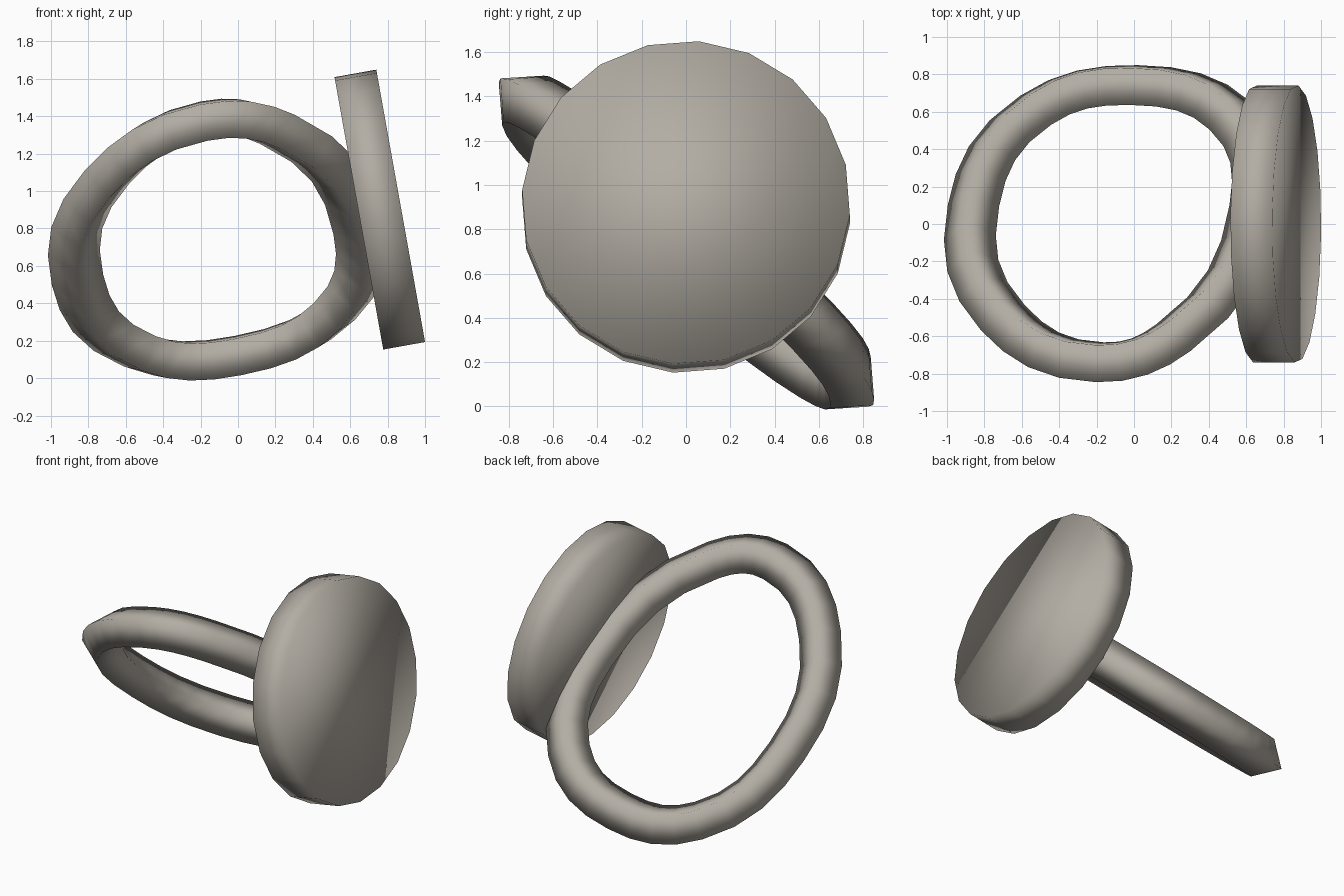
import bpy
from math import radians
from mathutils import Matrix, Vector

cube = bpy.data.objects.get("Cube")
if cube:
    bpy.data.objects.remove(cube, do_unlink=True)

# Single warm grey material
grey = bpy.data.materials.new("warm_grey")
grey.use_nodes = True
colour = (0.45, 0.42, 0.37, 1)
grey.diffuse_color = colour
grey.node_tree.nodes["Principled BSDF"].inputs["Base Color"].default_value = colour

# Shared tilt: local x points out through the disc, local y is the ring's long axis
tilt = Matrix.Rotation(radians(-10.15), 4, "Y") @ Matrix.Rotation(radians(-40.5), 4, "X")
disc_centre = Vector((0.758, 0, 0.901))
ring_centre = disc_centre - tilt.to_3x3() @ Vector((0.882, 0, 0))


def finish(obj, name, matrix):
    obj.name = name
    obj.matrix_world = matrix
    obj.data.materials.append(grey)
    bpy.ops.object.shade_smooth()


# Egg-shaped band: closed smooth path with a diamond cross-section
path = [(-0.775, 0.13), (-0.515, 0.80), (0.0, 0.977), (0.547, 0.76),
        (0.755, 0.13), (0.418, -0.80), (0.04, -0.972), (-0.523, -0.66)]
curve = bpy.data.curves.new("ring_band", "CURVE")
curve.dimensions = "2D"
curve.fill_mode = "NONE"
curve.dimensions = "3D"
curve.fill_mode = "FULL"
curve.twist_mode = "Z_UP"
curve.resolution_u = 4
curve.bevel_depth = 0.14
curve.bevel_resolution = 0
spline = curve.splines.new("BEZIER")
spline.use_cyclic_u = True
spline.bezier_points.add(len(path) - 1)
for point, (x, y) in zip(spline.bezier_points, path):
    point.co = (x, y, 0)
    point.handle_left_type = point.handle_right_type = "AUTO"
band = bpy.data.objects.new("ring_band", curve)
bpy.context.collection.objects.link(band)
bpy.ops.object.select_all(action="DESELECT")
band.select_set(True)
bpy.context.view_layer.objects.active = band
bpy.ops.object.convert(target="MESH")
finish(bpy.context.object, "ring_band", Matrix.Translation(ring_centre) @ tilt)

# Thick round plate facing outward
bpy.ops.mesh.primitive_cylinder_add(vertices=20, radius=0.742, depth=0.227)
finish(bpy.context.object, "ring_disc",
       Matrix.Translation(disc_centre) @ tilt @ Matrix.Rotation(radians(90), 4, "Y"))
